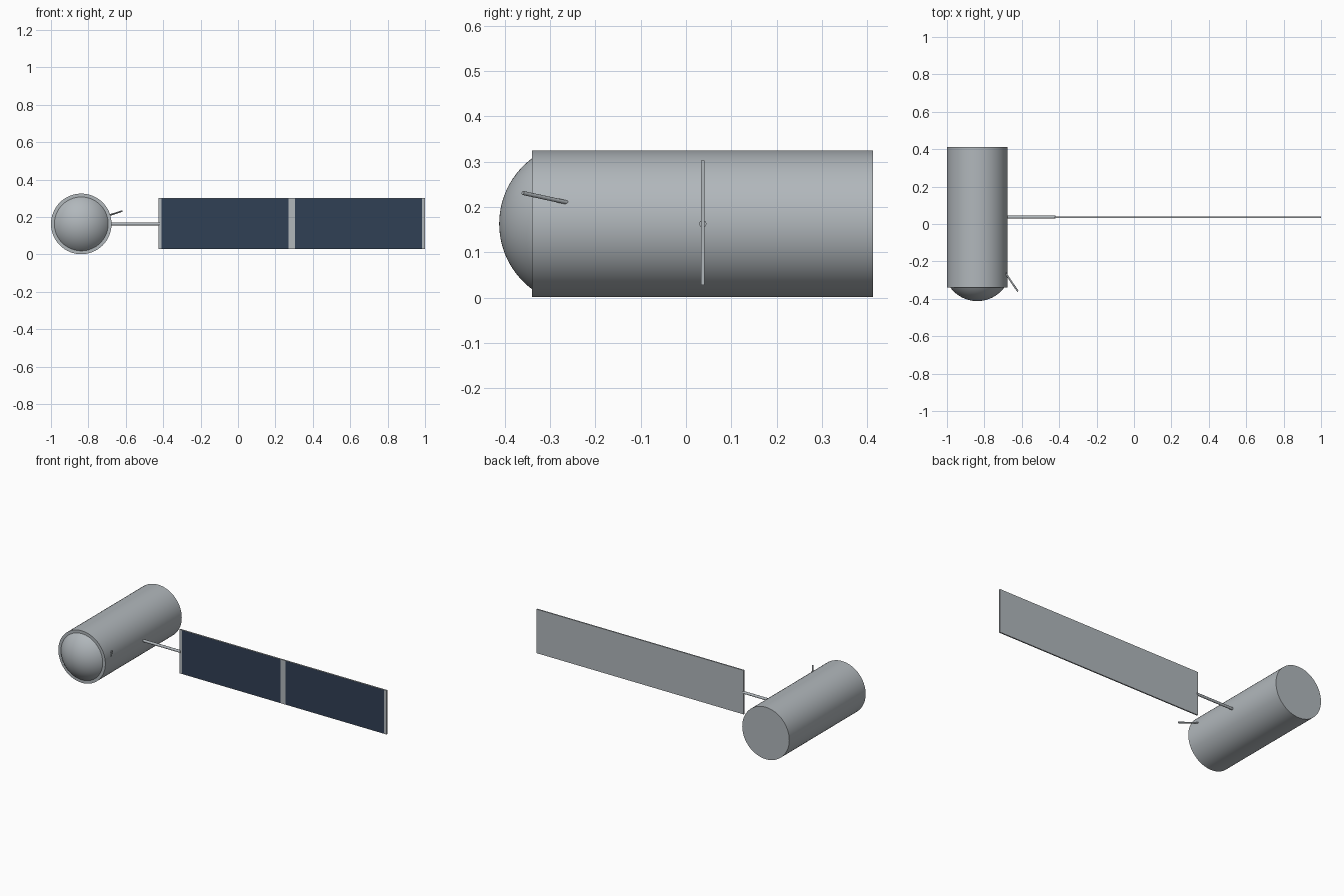
import bpy, bmesh, math
from mathutils import Vector

if "Cube" in bpy.data.objects:
    bpy.data.objects.remove(bpy.data.objects["Cube"], do_unlink=True)


def material(name, rgb):
    m = bpy.data.materials.new(name)
    m.use_nodes = True
    m.diffuse_color = (*rgb, 1)
    m.node_tree.nodes["Principled BSDF"].inputs["Base Color"].default_value = (*rgb, 1)
    return m


GREY = material("light grey metal", (0.44, 0.475, 0.50))
BLUE = material("dark blue cells", (0.03, 0.05, 0.09))

AXIS_X, AXIS_Z = -0.838, 0.163      # centre line of the hull
HULL_R, FRONT, BACK = 0.162, -0.34, 0.412
PANEL_Y, PANEL_T = 0.037, 0.008


def rod(name, start, end, radius, sides):
    """Capped cylinder between two points."""
    a, b = Vector(start), Vector(end)
    bpy.ops.mesh.primitive_cylinder_add(vertices=sides, radius=radius,
                                        depth=(b - a).length, location=(a + b) / 2)
    ob = bpy.context.object
    ob.name = name
    ob.rotation_euler = (b - a).to_track_quat('Z', 'Y').to_euler()
    ob.data.materials.append(GREY)
    bpy.ops.object.shade_smooth_by_angle(angle=math.radians(40))
    return ob


# Hull
rod("hull", (AXIS_X, FRONT, AXIS_Z), (AXIS_X, BACK, AXIS_Z), HULL_R, 64)

# Shallow front dome: a sphere cut by the hull's front plane
rim, height = 0.144, 0.072
ball_r = (rim ** 2 + height ** 2) / (2 * height)
bpy.ops.mesh.primitive_uv_sphere_add(segments=64, ring_count=48, radius=ball_r,
                                     rotation=(math.pi / 2, 0, 0),
                                     location=(AXIS_X, FRONT - height + ball_r, AXIS_Z))
dome = bpy.context.object
dome.name = "front_dome"
bm = bmesh.new()
bm.from_mesh(dome.data)
bmesh.ops.bisect_plane(bm, geom=bm.verts[:] + bm.edges[:] + bm.faces[:],
                       plane_co=(0, 0, ball_r - height), plane_no=(0, 0, 1),
                       clear_inner=True)
bm.to_mesh(dome.data)
bm.free()
dome.data.materials.append(GREY)
bpy.ops.object.shade_smooth_by_angle(angle=math.radians(40))

# Panel arm and small antenna
rod("panel_arm", (AXIS_X + 0.1, PANEL_Y, AXIS_Z), (-0.42, PANEL_Y, AXIS_Z), 0.008, 16)
rod("antenna", (-0.69, -0.258, 0.209), (-0.621, -0.36, 0.231), 0.0045, 12)


# Solar panel: a thin slab with two cell fields cut into its front face
def box(name, x0, x1, z0, z1):
    bpy.ops.mesh.primitive_cube_add(size=1, location=((x0 + x1) / 2, PANEL_Y, (z0 + z1) / 2))
    ob = bpy.context.object
    ob.name = name
    ob.scale = (x1 - x0, PANEL_T, z1 - z0)
    bpy.ops.object.transform_apply(location=True, rotation=False, scale=True)
    return ob


fields = [(-0.408, 0.27), (0.304, 0.984)]
low, high = 0.03, 0.3
panel = box("solar_panel", -0.426, 1.0, low - 0.002, high + 0.002)
panel.data.materials.append(GREY)
panel.data.materials.append(BLUE)
bm = bmesh.new()
bm.from_mesh(panel.data)
cuts = [((x, 0, 0), (1, 0, 0)) for pair in fields for x in pair]
cuts += [((0, 0, z), (0, 0, 1)) for z in (low, high)]
for co, no in cuts:
    bmesh.ops.bisect_plane(bm, geom=bm.verts[:] + bm.edges[:] + bm.faces[:],
                           plane_co=co, plane_no=no)
bm.normal_update()
for f in bm.faces:
    c = f.calc_center_median()
    if f.normal.y < -0.9 and low < c.z < high and any(a < c.x < b for a, b in fields):
        f.material_index = 1
bm.to_mesh(panel.data)
bm.free()
